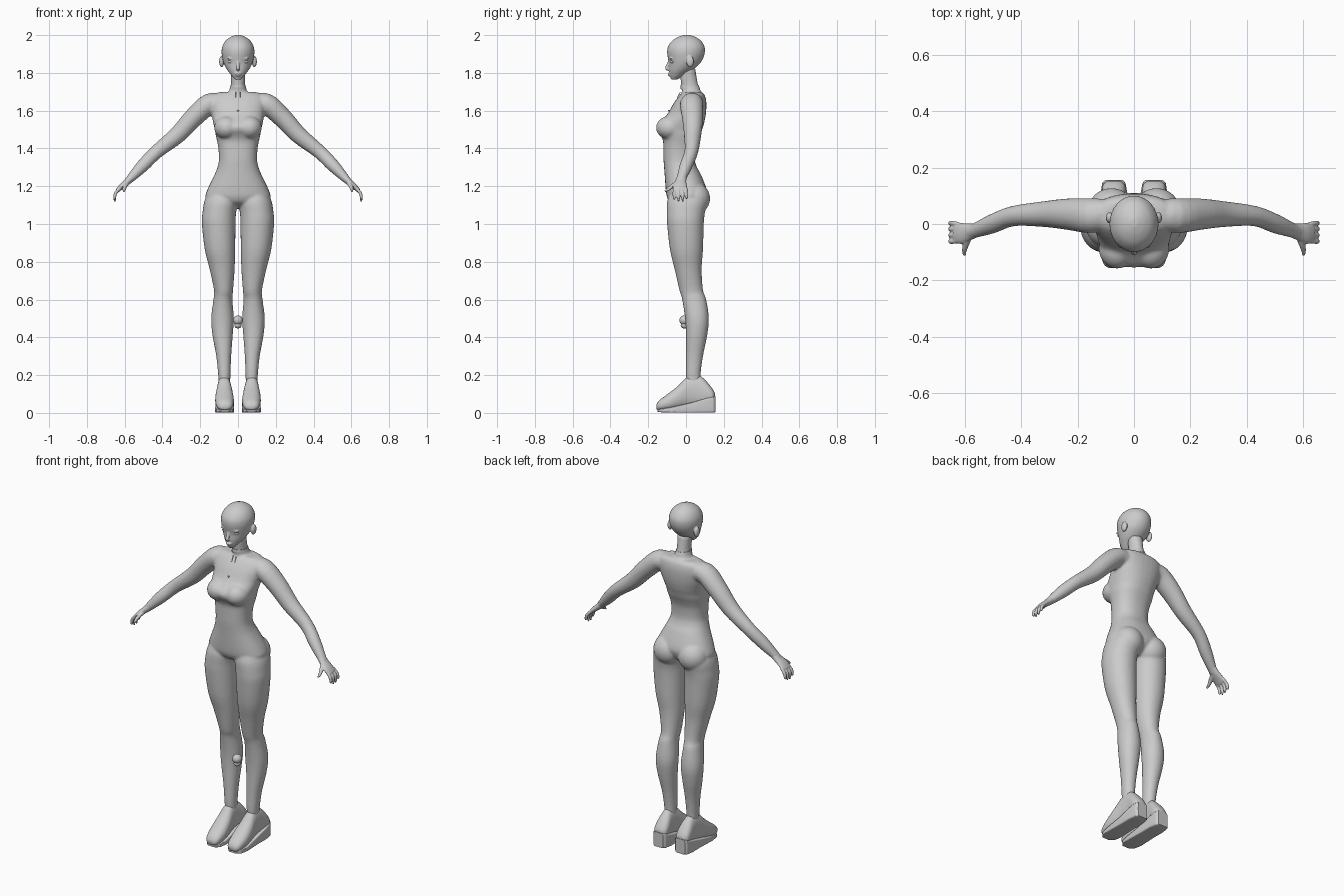
import bpy, bmesh, math
from mathutils import Vector, Matrix

GREY = bpy.data.materials.new("plain grey")
GREY.diffuse_color = (0.6, 0.6, 0.6, 1)


def spline(rows, n=4):
    """Catmull-Rom refinement of a short list of rows."""
    out = []
    for i in range(len(rows) - 1):
        a, b, c, d = (rows[max(i - 1, 0)], rows[i], rows[i + 1], rows[min(i + 2, len(rows) - 1)])
        for k in range(n):
            t = k / n
            out.append([0.5 * (2 * q + (r - p) * t + (2 * p - 5 * q + 4 * r - s) * t * t
                               + (3 * q - p - 3 * r + s) * t ** 3) for p, q, r, s in zip(a, b, c, d)])
    return out + [list(rows[-1])]


def skin(bm, rings):
    """Closed skin over a list of point rings."""
    vs = [[bm.verts.new(p) for p in r] for r in rings]
    n = len(vs[0])
    for a, b in zip(vs, vs[1:]):
        for i in range(n):
            bm.faces.new((a[i], a[(i + 1) % n], b[(i + 1) % n], b[i]))
    bm.faces.new(vs[0])
    bm.faces.new(vs[-1])


def oval(a0, a1, b0, b1, e=2.0, n=32):
    """Super-ellipse points filling the box a0..a1, b0..b1."""
    pts = []
    for i in range(n):
        c, s = math.cos(2 * math.pi * i / n), math.sin(2 * math.pi * i / n)
        pts.append(((a0 + a1) / 2 + (a1 - a0) / 2 * math.copysign(abs(c) ** (2 / e), c),
                    (b0 + b1) / 2 + (b1 - b0) / 2 * math.copysign(abs(s) ** (2 / e), s)))
    return pts


def stack(bm, rows, e=2.0, side=1, n=4):
    """Rows (z, x0, x1, y0, y1) stacked upward."""
    skin(bm, [[(side * x, y, z) for x, y in oval(x0, x1, y0, y1, e)]
              for z, x0, x1, y0, y1 in spline(rows, n)])


def centred(rows):
    return [(z, -h, h, f, b) for z, h, f, b in rows]


def limb(bm, rows, side=1, n=4, seg=20):
    """Tube through rows (x, y, z, radius, radius along y)."""
    rows = spline(rows, n)
    rings = []
    for i, (x, y, z, r, ry) in enumerate(rows):
        a, b = rows[max(i - 1, 0)], rows[min(i + 1, len(rows) - 1)]
        t = Vector((b[0] - a[0], b[1] - a[1], b[2] - a[2])).normalized()
        u = t.cross(Vector((0, 1, 0))).normalized()
        w = u.cross(t)
        ring = [Vector((x, y, z)) + u * p + w * q for p, q in oval(-r, r, -ry, ry, 2, seg)]
        rings.append([(side * p.x, p.y, p.z) for p in ring])
    skin(bm, rings)


def blob(bm, loc, radii):
    bmesh.ops.create_uvsphere(bm, u_segments=24, v_segments=14, radius=1,
                              matrix=Matrix.Translation(loc) @ Matrix.Diagonal((*radii, 1)))


def finish(name, bm, voxel=0, smooth=0, angle=60):
    bmesh.ops.recalc_face_normals(bm, faces=bm.faces)
    me = bpy.data.meshes.new(name)
    bm.to_mesh(me)
    bm.free()
    me.materials.append(GREY)
    ob = bpy.data.objects.new(name, me)
    bpy.context.collection.objects.link(ob)
    bpy.context.view_layer.objects.active = ob
    ob.select_set(True)
    if voxel:
        m = ob.modifiers.new("blend", 'REMESH')
        m.mode, m.voxel_size, m.use_smooth_shade = 'VOXEL', voxel, True
        m = ob.modifiers.new("soften", 'SMOOTH')
        m.factor, m.iterations = 0.5, smooth
    else:
        bpy.ops.object.shade_smooth_by_angle(angle=math.radians(angle))
    ob.select_set(False)


# Body: trunk, neck, legs and arms blended into one skin
bm = bmesh.new()
stack(bm, centred([(1.085, .05, -.03, .05), (1.11, .14, -.08, .085), (1.14, .172, -.10, .105),
                   (1.18, .163, -.107, .11), (1.26, .125, -.113, .08), (1.30, .109, -.116, .058),
                   (1.34, .101, -.119, .047), (1.40, .104, -.12, .05), (1.44, .111, -.122, .062),
                   (1.47, .118, -.135, .075), (1.50, .123, -.153, .085), (1.53, .13, -.148, .095),
                   (1.58, .14, -.10, .105), (1.64, .15, -.065, .108), (1.68, .14, -.035, .1),
                   (1.698, .10, -.015, .085)]), 2.3)
stack(bm, centred([(1.66, .07, -.02, .09), (1.70, .05, -.022, .08), (1.73, .038, -.025, .066),
                   (1.78, .037, -.03, .056), (1.82, .04, -.03, .05)]))
for s in (1, -1):
    blob(bm, (s * .06, -.085, 1.51), (.066, .074, .062))      # bust
    blob(bm, (s * .08, .045, 1.135), (.085, .083, .085))      # seat of the body
    stack(bm, [(.13, .042, .10, .005, .078), (.2, .04, .105, 0, .077), (.3, .036, .115, 0, .09),
               (.41, .028, .135, 0, .112), (.5, .022, .142, -.005, .121), (.6, .03, .13, -.02, .107),
               (.65, .026, .127, -.035, .09), (.76, .018, .15, -.06, .083), (.865, .015, .176, -.085, .09),
               (1.0, .013, .191, -.10, .094), (1.06, .01, .188, -.102, .1), (1.12, 0, .178, -.10, .11),
               (1.18, .01, .15, -.08, .09)], 2.1, s)
    limb(bm, [(.08, .04, 1.635, .05, .05), (.15, .03, 1.636, .056, .062), (.235, .035, 1.563, .052, .056),
              (.32, .035, 1.472, .046, .046), (.43, .028, 1.383, .037, .036), (.505, 0, 1.308, .034, .034),
              (.57, -.025, 1.24, .022, .026), (.59, -.03, 1.22, .018, .027)], s)
finish("body", bm, .007, 4)

# Hands: palm, four fingers and thumb
for s, name in ((1, "left_hand"), (-1, "right_hand")):
    bm = bmesh.new()
    limb(bm, [(.56, -.022, 1.25, .022, .025), (.585, -.028, 1.225, .018, .03),
              (.615, -.033, 1.2, .015, .038), (.637, -.03, 1.178, .011, .036)], s)
    for y, tip in ((-.062, 1.13), (-.04, 1.117), (-.018, 1.12), (.003, 1.135)):
        limb(bm, [(.625, y * .9 - .004, 1.19, .009, .009), (.647, y, 1.165, .009, .009),
                  (.653, y, 1.14, .008, .008), (.651, y, tip, .004, .004)], s, 3, 12)
    limb(bm, [(.585, -.035, 1.222, .014, .014), (.595, -.065, 1.205, .012, .012),
              (.603, -.093, 1.185, .009, .009), (.603, -.112, 1.172, .005, .005)], s, 3, 12)
    finish(name, bm, .0035, 3)

# Head with nose, lips, brows and ears
bm = bmesh.new()
stack(bm, centred([(1.764, .014, -.078, -.05), (1.78, .03, -.084, -.02), (1.80, .046, -.088, .01),
                   (1.82, .06, -.09, .042), (1.85, .075, -.09, .074), (1.88, .083, -.096, .092),
                   (1.91, .087, -.10, .1), (1.94, .083, -.095, .098), (1.97, .066, -.073, .08),
                   (1.99, .04, -.042, .05), (2.001, .012, -.01, .02)]))
limb(bm, [(0, -.085, 1.868, .007, .007), (0, -.097, 1.84, .009, .008),
          (0, -.103, 1.825, .01, .008), (0, -.094, 1.815, .008, .006)])
blob(bm, (0, -.088, 1.796), (.017, .01, .005))
blob(bm, (0, -.086, 1.787), (.014, .009, .005))
for s in (1, -1):
    blob(bm, (s * .036, -.077, 1.876), (.022, .011, .006))
    blob(bm, (s * .087, .022, 1.86), (.013, .02, .03))
finish("head", bm, .004, 3)

# Eyes
for s, name in ((1, "left_eye"), (-1, "right_eye")):
    bm = bmesh.new()
    blob(bm, (s * .036, -.071, 1.859), (.017, .011, .009))
    finish(name, bm)

# Shoes: rounded upper on a wedge sole
upper = [(-.156, .05, .09, .02, .045), (-.14, .031, .109, .012, .068), (-.09, .022, .12, .012, .105),
         (-.04, .025, .119, .02, .145), (0, .032, .113, .025, .185), (.035, .036, .11, .03, .2),
         (.075, .035, .11, .03, .195), (.11, .03, .113, .04, .165), (.14, .033, .11, .05, .128),
         (.153, .05, .092, .07, .105)]
wedge = [(-.15, .045, .095, .006, .016), (-.13, .027, .113, .003, .022), (-.08, .02, .121, .001, .03),
         (.03, .024, .118, .001, .055), (.1, .022, .12, .001, .075), (.145, .03, .113, .001, .088),
         (.157, .04, .102, .004, .09)]
for s, side in ((1, "left"), (-1, "right")):
    for part, rows, e, n in (("shoe", upper, 2.2, 4), ("wedge_sole", wedge, 9, 1)):
        bm = bmesh.new()
        skin(bm, [[(s * x, y, z) for x, z in oval(x0, x1, z0, z1, e)]
                  for y, x0, x1, z0, z1 in spline(rows, n)])
        finish(side + "_" + part, bm, angle=60 if n > 1 else 25)

# Collar band and front fastening
bm = bmesh.new()
stack(bm, centred([(1.712, .046, -.027, .075), (1.724, .042, -.029, .071), (1.736, .04, -.028, .066)]))
finish("collar", bm)
bm = bmesh.new()
for x in (-.01, .01):
    limb(bm, [(x, -.03, 1.698, .002, .002), (x, -.046, 1.67, .002, .002)], seg=8)
blob(bm, (0, -.09, 1.60), (.006, .005, .004))
finish("front_fastening", bm)

# Small hanging ornament between the shins
bm = bmesh.new()
blob(bm, (0, -.008, .49), (.026, .027, .026))
blob(bm, (0, -.008, .463), (.019, .02, .016))
finish("ornament", bm)
